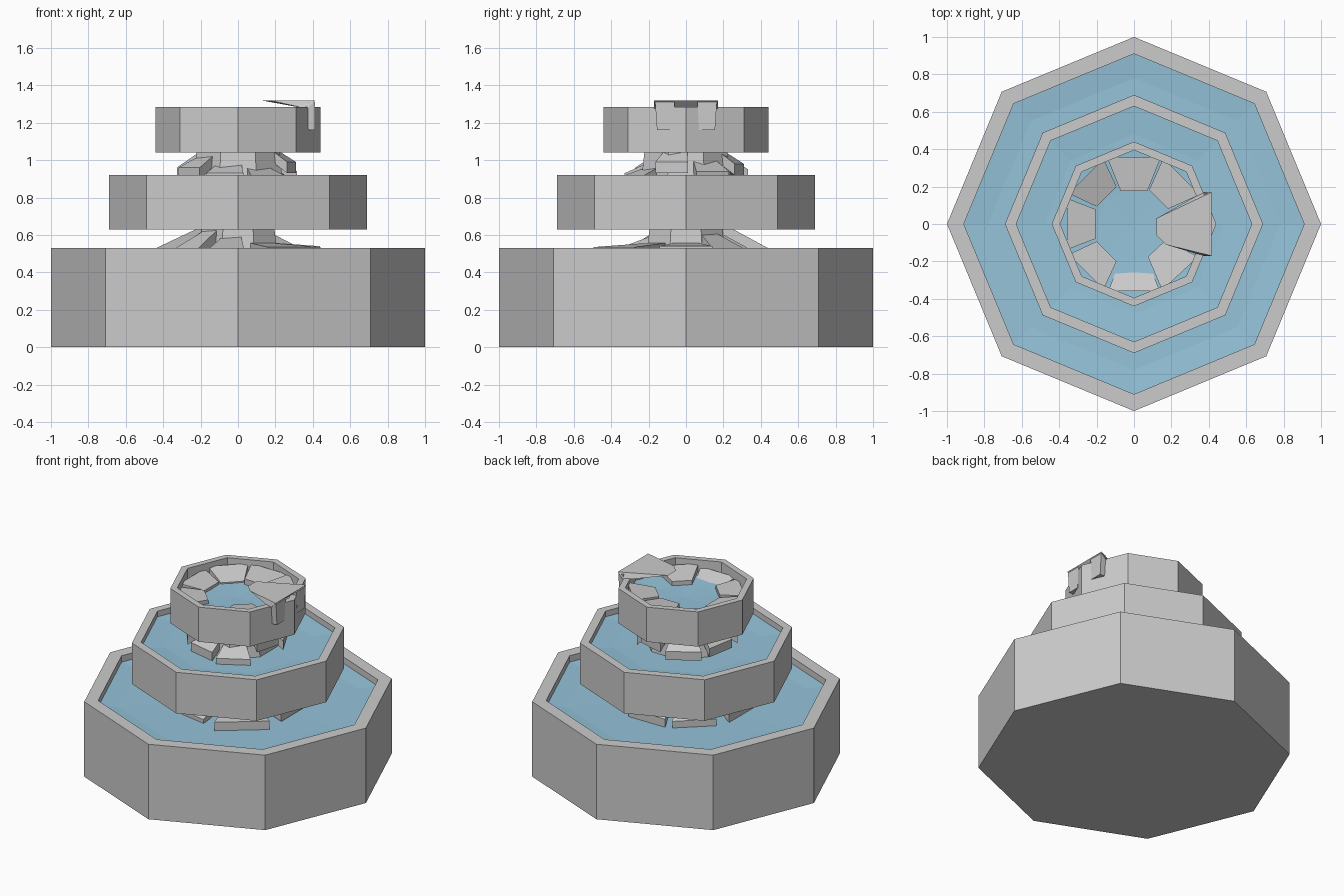
import bpy, bmesh, math
from math import cos, sin, radians

if "Cube" in bpy.data.objects:
    bpy.data.objects.remove(bpy.data.objects["Cube"])

water_mat = bpy.data.materials.new("water_blue")
water_mat.diffuse_color = (0.30, 0.55, 0.70, 1)
water_mat.use_nodes = True
water_mat.node_tree.nodes["Principled BSDF"].inputs["Base Color"].default_value = water_mat.diffuse_color


def finish(name, bm):
    me = bpy.data.meshes.new(name)
    bmesh.ops.recalc_face_normals(bm, faces=bm.faces[:])
    bm.to_mesh(me)
    bm.free()
    ob = bpy.data.objects.new(name, me)
    bpy.context.collection.objects.link(ob)
    return ob


def lathe(name, profile, sides=8, turn=0.0):
    """Spin an (r, z) profile into a faceted solid; r = 0 closes the ends."""
    bm = bmesh.new()
    rings = []
    for r, z in profile:
        if r == 0:
            rings.append([bm.verts.new((0, 0, z))] * sides)
        else:
            rings.append([bm.verts.new((r * cos(math.tau * i / sides + turn),
                                        r * sin(math.tau * i / sides + turn), z))
                          for i in range(sides)])
    for a, b in zip(rings, rings[1:]):
        for i in range(sides):
            j = (i + 1) % sides
            bm.faces.new(list(dict.fromkeys((a[i], a[j], b[j], b[i]))))
    return finish(name, bm)


def hull(name, points):
    bm = bmesh.new()
    for p in points:
        bm.verts.new(p)
    res = bmesh.ops.convex_hull(bm, input=bm.verts[:])
    bmesh.ops.dissolve_limit(bm, angle_limit=0.02, verts=bm.verts[:], edges=bm.edges[:])
    return finish(name, bm)


def stone(name, ang, spread, r0, r1, z0, z1, thick):
    """Wedge slab running from radius r0 at height z0 out to r1 at height z1."""
    pts = []
    for r, z in ((r0, z0), (r1, z1)):
        for s in (-1, 1):
            a = radians(ang + s * spread)
            for dz in (0, -thick):
                pts.append((r * cos(a), r * sin(a), z + dz))
    return hull(name, pts)


# Three octagonal basins: outer radius, rim inner radius, bottom, top, floor
basins = {"lower": (1.0, 0.91, 0.0, 0.53, 0.40),
          "middle": (0.69, 0.63, 0.63, 0.92, 0.80),
          "upper": (0.44, 0.395, 1.04, 1.285, 1.15)}
for name, (ro, ri, z0, z1, zf) in basins.items():
    lathe(name + "_basin", [(0, z0), (ro, z0), (ro, z1), (ri, z1), (ri, zf), (0, zf)])

# Water surfaces, slightly dished towards the middle
for name, r, ring, z in (("lower", 0.912, 0.78, 0.485), ("middle", 0.632, 0.48, 0.88),
                         ("upper", 0.397, 0.20, 1.20)):
    w = lathe(name + "_water", [(r, z), (ring, z - 0.01), (0, z - 0.015)])
    for f in w.data.polygons:
        if f.normal.z < 0:
            f.flip()
    w.data.materials.append(water_mat)

# Stone cores holding up the middle and upper basins
lathe("lower_core", [(0, 0.40), (0.24, 0.40), (0.21, 0.64), (0, 0.64)], turn=radians(22.5))
lathe("upper_core", [(0, 0.80), (0.27, 0.80), (0.24, 1.05), (0, 1.05)], turn=radians(22.5))

# Sloping stones under the middle basin
for i, (a, sp, r1, z0, z1) in enumerate((
        (180, 18, 0.46, 0.66, 0.53), (132, 18, 0.46, 0.66, 0.52), (90, 18, 0.46, 0.68, 0.53),
        (40, 17, 0.45, 0.62, 0.49), (0, 18, 0.46, 0.56, 0.54), (-52, 20, 0.52, 0.56, 0.535),
        (-100, 15, 0.44, 0.60, 0.50), (-140, 15, 0.42, 0.64, 0.50))):
    stone(f"lower_stone_{i}", a, sp, 0.17, r1, z0, z1, 0.06)

# Sloping stones under the upper basin
for i, (a, sp, r1, z0, z1) in enumerate((
        (170, 18, 0.33, 1.07, 0.96), (122, 20, 0.34, 1.06, 0.95), (75, 18, 0.31, 1.07, 0.98),
        (28, 18, 0.32, 1.03, 0.94), (-15, 17, 0.31, 1.08, 0.99), (-60, 18, 0.36, 0.98, 0.91),
        (-103, 18, 0.33, 1.00, 0.93), (-143, 16, 0.34, 1.05, 0.96))):
    stone(f"upper_stone_{i}", a, sp, 0.17, r1, z0, z1, 0.06)

# Ring of stones inside the upper basin
for i, (a, sp, r0, z0, z1) in enumerate((
        (90, 22, 0.19, 1.23, 1.25), (45, 21, 0.20, 1.24, 1.26), (135, 20, 0.22, 1.20, 1.25),
        (180, 21, 0.22, 1.21, 1.24), (-135, 20, 0.22, 1.22, 1.23), (-90, 21, 0.21, 1.17, 1.23),
        (-47, 20, 0.19, 1.22, 1.25))):
    stone(f"ring_stone_{i}", a, sp, r0, 0.385, z0, z1, 0.07)

# Spout stone overhanging the rim, with a lip hanging down outside
hull("spout_slab", [(0.12, 0.03, 1.32), (0.12, -0.06, 1.32), (0.17, -0.11, 1.32),
                    (0.415, 0.17, 1.32), (0.415, -0.17, 1.32), (0.37, 0.17, 1.275),
                    (0.37, -0.17, 1.275)])
for s in (-1, 1):
    hull("spout_lip_" + ("left" if s > 0 else "right"),
         [(x, s * y, z) for x in (0.375, 0.413)
          for y, z in ((0.165, 1.31), (0.06, 1.31), (0.155, 1.16), (0.07, 1.16))])
